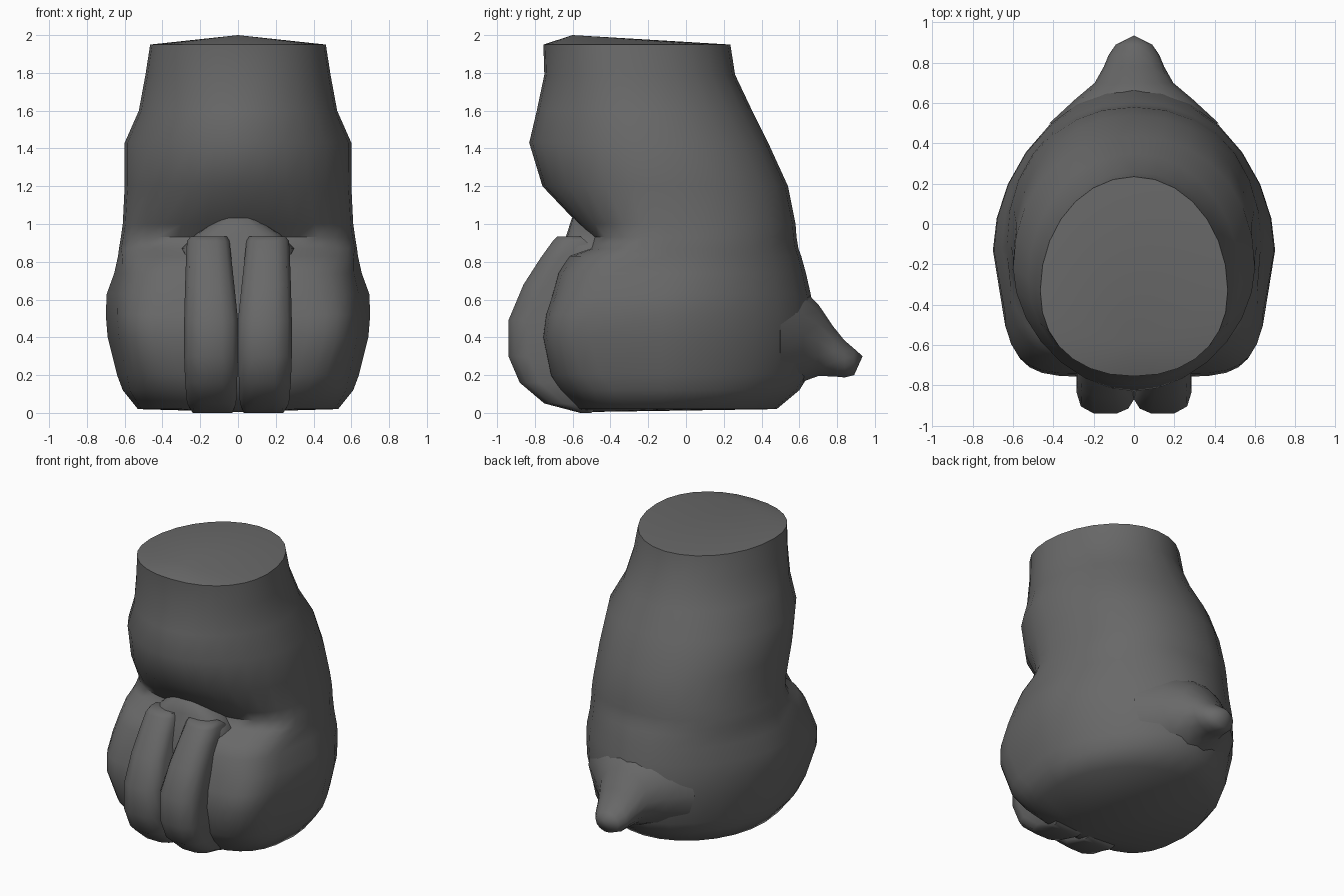
import bpy, bmesh, math
from mathutils import Vector

if "Cube" in bpy.data.objects:
    bpy.data.objects.remove(bpy.data.objects["Cube"], do_unlink=True)

grey = bpy.data.materials.new("dark grey")
grey.use_nodes = True
colour = (0.14, 0.14, 0.14, 1)
grey.diffuse_color = colour
grey.node_tree.nodes["Principled BSDF"].inputs["Base Color"].default_value = colour


def spow(v, e):
    return math.copysign(abs(v) ** e, v)


def loft(name, rings, start, end):
    """Skin closed rings and fan both ends to a point."""
    bm = bmesh.new()
    loops = [[bm.verts.new(p) for p in ring] for ring in rings]
    n = len(loops[0])
    for a, b in zip(loops, loops[1:]):
        for i in range(n):
            j = (i + 1) % n
            bm.faces.new((a[i], a[j], b[j], b[i]))
    for loop, tip in ((loops[0], start), (loops[-1], end)):
        v = bm.verts.new(tip)
        for i in range(n):
            bm.faces.new((loop[i], loop[(i + 1) % n], v))
    bmesh.ops.recalc_face_normals(bm, faces=bm.faces)
    mesh = bpy.data.meshes.new(name)
    bm.to_mesh(mesh)
    bm.free()
    obj = bpy.data.objects.new(name, mesh)
    bpy.context.collection.objects.link(obj)
    mesh.materials.append(grey)
    bpy.ops.object.select_all(action='DESELECT')
    obj.select_set(True)
    bpy.context.view_layer.objects.active = obj
    bpy.ops.object.shade_smooth_by_angle(angle=math.radians(55))


def body_ring(z, w, front, mid, back, front_power, back_power, taper, count=28):
    """Superellipse with its own squareness front and back, narrowing to the front."""
    ring = []
    for i in range(count):
        a = math.tau * i / count
        c, s = math.cos(a), math.sin(a)
        e = 2 / (back_power if s > 0 else front_power)
        x, t = spow(c, e), spow(s, e)
        if s > 0:
            ring.append(Vector((w * x, mid + (back - mid) * t, z)))
        else:
            ring.append(Vector((w * x * (1 + taper * t), mid + (mid - front) * t, z)))
    return ring


# Torso with haunches: height, half width, front, widest y, back,
# front squareness, back squareness, front taper
body = [
    (0.02, 0.53, -0.58, -0.13, 0.48, 3.2, 2, 0.05),
    (0.12, 0.61, -0.67, -0.13, 0.60, 4, 1.9, 0.1),
    (0.20, 0.64, -0.72, -0.13, 0.65, 5, 1.85, 0.13),
    (0.40, 0.69, -0.76, -0.13, 0.68, 6, 1.85, 0.13),
    (0.52, 0.70, -0.745, -0.13, 0.68, 6, 1.85, 0.13),
    (0.63, 0.695, -0.71, -0.13, 0.66, 5, 1.9, 0.13),
    (0.74, 0.655, -0.68, -0.12, 0.635, 4.5, 2, 0.1),
    (0.83, 0.635, -0.625, -0.11, 0.61, 3.5, 2.1, 0.05),
    (0.87, 0.63, -0.52, -0.10, 0.595, 2.8, 2.15, 0),
    (0.93, 0.62, -0.50, -0.10, 0.585, 2.5, 2.2, 0),
    (1.00, 0.61, -0.57, -0.11, 0.58, 2.3, 2.2, 0),
    (1.20, 0.60, -0.76, -0.16, 0.54, 2, 2.15, 0),
    (1.43, 0.60, -0.83, -0.22, 0.435, 1.85, 2.1, 0),
    (1.60, 0.525, -0.79, -0.27, 0.35, 1.95, 2, 0),
    (1.79, 0.49, -0.75, -0.31, 0.26, 2.1, 2, 0),
    (1.95, 0.465, -0.755, -0.33, 0.235, 2.2, 2, 0),
]
loft("torso", [body_ring(*r) for r in body], (0, -0.5, 0.005), (0, -0.6, 2.0))

# Front legs: height, front y, back y, inner x, outer x
leg = [
    (0.00, -0.56, -0.50, 0.03, 0.24),
    (0.05, -0.75, -0.45, 0.01, 0.27),
    (0.16, -0.88, -0.40, 0.005, 0.28),
    (0.30, -0.94, -0.35, 0.0, 0.285),
    (0.49, -0.94, -0.35, 0.0, 0.285),
    (0.68, -0.86, -0.38, 0.02, 0.28),
    (0.82, -0.77, -0.46, 0.035, 0.275),
    (0.91, -0.705, -0.53, 0.045, 0.27),
    (0.935, -0.68, -0.56, 0.06, 0.25),
]


def leg_ring(z, front, back, inner, outer, side):
    half, mid = (outer - inner) / 2, (outer + inner) / 2
    curve = min(0.07, (back - front) / 3)
    shape = [(-1, back), (-1, front + curve), (-0.8, front + curve * 0.35), (-0.4, front),
             (0.4, front), (0.85, front + curve * 0.5), (1, front + curve * 1.5), (1, back)]
    return [Vector((side * (mid + half * u), y, z)) for u, y in shape]


for name, side in (("left", 1), ("right", -1)):
    loft(name + "_front_leg", [leg_ring(*r, side) for r in leg],
         (side * 0.14, -0.53, 0.0), (side * 0.15, -0.6, 0.93))

# Chest ruffle rising between the legs: height, half width, front y
chest = [(0.50, 0.26, -0.72), (0.75, 0.29, -0.70), (0.87, 0.30, -0.66),
         (0.95, 0.22, -0.63), (1.03, 0.10, -0.605)]
loft("chest_ruffle", [body_ring(z, w, f, -0.48, -0.35, 3, 2, 0, 16) for z, w, f in chest],
     (0, -0.5, 0.5), (0, -0.56, 1.045))

# Stubby tail: y, centre height, half width, half height
tail = [(0.50, 0.42, 0.42, 0.30), (0.62, 0.41, 0.29, 0.25), (0.70, 0.385, 0.195, 0.195),
        (0.78, 0.325, 0.15, 0.135), (0.84, 0.285, 0.125, 0.1), (0.89, 0.27, 0.09, 0.072)]
rings = []
for y, z, rx, rz in tail:
    rings.append([Vector((rx * math.cos(math.tau * i / 14), y, z + rz * math.sin(math.tau * i / 14)))
                  for i in range(14)])
loft("tail", rings, (0, 0.45, 0.42), (0, 0.935, 0.30))
